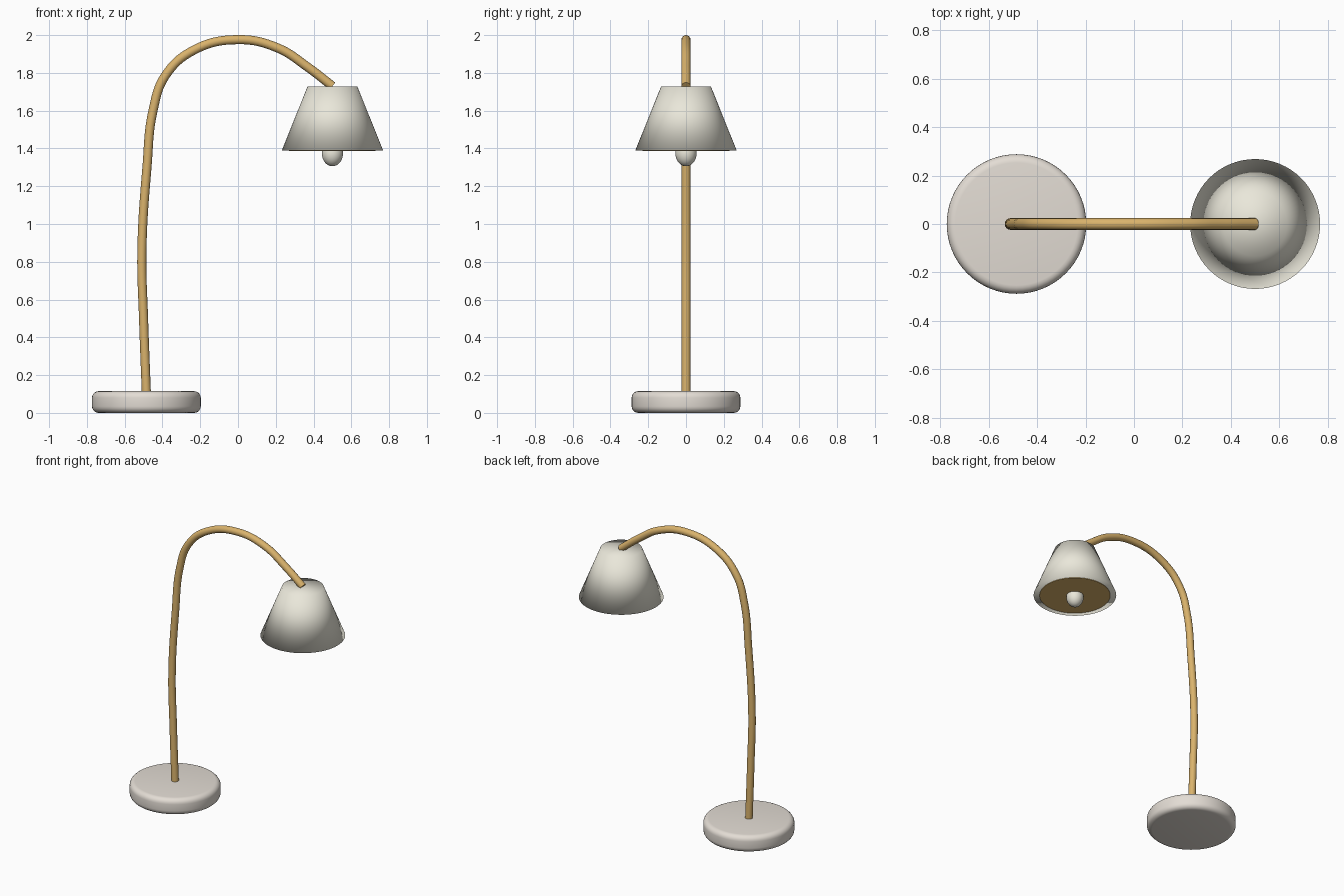
import bpy, math

if "Cube" in bpy.data.objects:
    bpy.data.objects.remove(bpy.data.objects["Cube"])


def material(name, rgb):
    m = bpy.data.materials.new(name)
    m.diffuse_color = (*rgb, 1)
    m.use_nodes = True
    m.node_tree.nodes["Principled BSDF"].inputs["Base Color"].default_value = m.diffuse_color
    return m


brass = material("brass", (0.70, 0.45, 0.15))
stone = material("warm_white", (0.77, 0.72, 0.66))
cream = material("cream", (0.82, 0.80, 0.70))


def finish(name, mat):
    ob = bpy.context.object
    ob.name = name
    ob.data.materials.append(mat)
    return ob


# Round base with softened edges
bpy.ops.mesh.primitive_cylinder_add(vertices=64, radius=0.288, depth=0.115,
                                    location=(-0.485, 0, 0.0575))
base = finish("base", stone)
bevel = base.modifiers.new("soft_edge", 'BEVEL')
bevel.width = 0.035
bevel.segments = 5
bevel.limit_method = 'ANGLE'
bpy.ops.object.modifier_apply(modifier=bevel.name)
bpy.ops.object.shade_smooth_by_angle(angle=math.radians(35))

# Gooseneck arm: tube swept along a smooth path
path = [(-0.485, 0.10), (-0.500, 0.50), (-0.509, 0.85), (-0.482, 1.30),
        (-0.450, 1.60), (-0.385, 1.785), (-0.235, 1.92), (0.0, 1.976),
        (0.21, 1.932), (0.37, 1.83), (0.50, 1.73)]
curve = bpy.data.curves.new("arm", 'CURVE')
curve.dimensions = '3D'
curve.bevel_depth = 0.024
curve.bevel_resolution = 6
curve.use_fill_caps = True
spline = curve.splines.new('BEZIER')
spline.resolution_u = 8
spline.bezier_points.add(len(path) - 1)
for p, (x, z) in zip(spline.bezier_points, path):
    p.co = (x, 0, z)
    p.handle_left_type = p.handle_right_type = 'AUTO'
arm = bpy.data.objects.new("arm", curve)
bpy.context.collection.objects.link(arm)
bpy.ops.object.select_all(action='DESELECT')
bpy.context.view_layer.objects.active = arm
arm.select_set(True)
bpy.ops.object.convert(target='MESH')
finish("arm", brass)
bpy.ops.object.shade_smooth_by_angle(angle=math.radians(40))

# Closed conical shade, smooth across its rims
bpy.ops.mesh.primitive_cone_add(vertices=64, radius1=0.268, radius2=0.132,
                                depth=0.338, location=(0.5, 0, 1.559))
finish("lamp_shade", cream)
bpy.ops.object.shade_smooth()

# Brass plate under the shade
bpy.ops.mesh.primitive_cylinder_add(vertices=64, radius=0.229, depth=0.012,
                                    location=(0.5, 0, 1.393))
finish("shade_plate", brass)
bpy.ops.object.shade_smooth_by_angle(angle=math.radians(35))

# Bulb
bpy.ops.mesh.primitive_uv_sphere_add(segments=32, ring_count=16, radius=0.056,
                                     location=(0.5, 0, 1.374))
bulb = finish("bulb", cream)
bulb.scale.z = 1.22
bpy.ops.object.shade_smooth()
